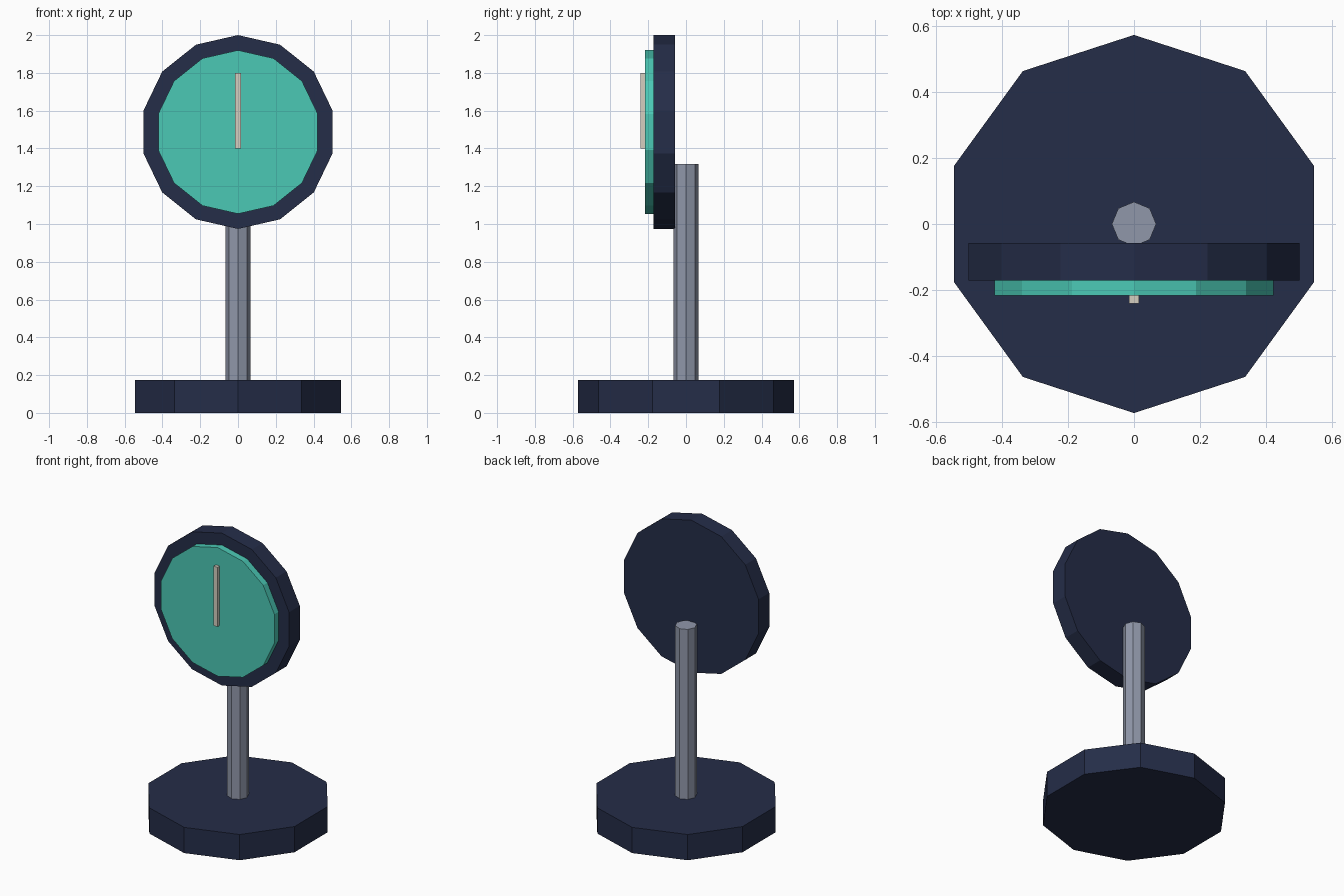
import bpy, bmesh, math
from mathutils import Vector

if "Cube" in bpy.data.objects:
    bpy.data.objects.remove(bpy.data.objects["Cube"])


def material(name, rgb):
    m = bpy.data.materials.new(name)
    m.diffuse_color = (*rgb, 1)
    m.use_nodes = True
    m.node_tree.nodes["Principled BSDF"].inputs["Base Color"].default_value = m.diffuse_color
    return m


navy = material("navy", (0.018, 0.026, 0.065))
teal = material("teal", (0.07, 0.58, 0.46))
steel = material("steel", (0.28, 0.31, 0.40))
cream = material("cream", (0.66, 0.62, 0.53))


def prism(name, outline, depth, mat):
    """Extrude a closed outline of 3D points along the depth vector."""
    bm = bmesh.new()
    face = bm.faces.new([bm.verts.new(p) for p in outline])
    ext = bmesh.ops.extrude_face_region(bm, geom=[face], use_keep_orig=True)
    top = [g for g in ext["geom"] if isinstance(g, bmesh.types.BMVert)]
    bmesh.ops.translate(bm, verts=top, vec=Vector(depth))
    bmesh.ops.recalc_face_normals(bm, faces=bm.faces)
    me = bpy.data.meshes.new(name)
    bm.to_mesh(me)
    bm.free()
    me.materials.append(mat)
    ob = bpy.data.objects.new(name, me)
    bpy.context.collection.objects.link(ob)
    return ob


def ring(n, r):
    """Regular polygon with one corner pointing along the second axis."""
    return [(r * math.sin(2 * math.pi * i / n), r * math.cos(2 * math.pi * i / n))
            for i in range(n)]


def upright(name, n, r, z0, z1, mat):
    return prism(name, [(a, b, z0) for a, b in ring(n, r)], (0, 0, z1 - z0), mat)


def facing(name, n, r, zc, y0, y1, mat):
    return prism(name, [(a, y0, zc + b) for a, b in ring(n, r)], (0, y1 - y0, 0), mat)


# Stand
upright("base", 10, 0.572, 0, 0.173, navy)
upright("post", 8, 0.067, 0.17, 1.317, steel)

# Round head, dial and pointer
facing("head_rim", 14, 0.513, 1.487, -0.057, -0.171, navy)
facing("dial_face", 14, 0.433, 1.487, -0.165, -0.216, teal)
w = 0.015
prism("pointer", [(-w, -0.21, 1.40), (w, -0.21, 1.40), (w, -0.21, 1.80), (-w, -0.21, 1.80)],
      (0, -0.03, 0), cream)
